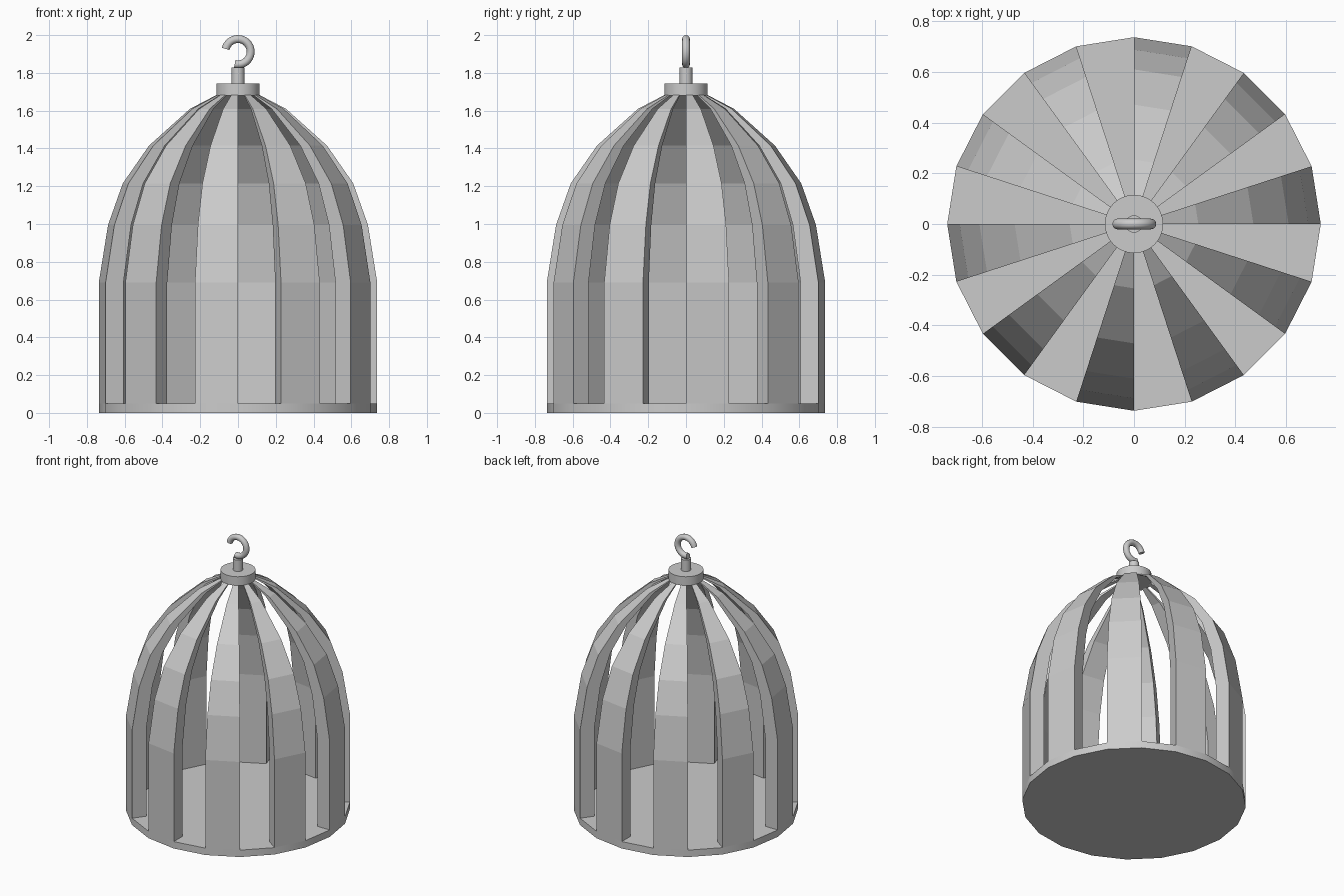
import bpy, bmesh
from math import sin, cos, radians, pi

if "Cube" in bpy.data.objects:
    bpy.data.objects.remove(bpy.data.objects["Cube"])

# (radius, height) outline of the dome, bottom to top
PROFILE = [(0.737, 0.05), (0.737, 0.69), (0.688, 0.995), (0.61, 1.215),
           (0.471, 1.415), (0.254, 1.61), (0.11, 1.685)]
INNER = 0.865   # inner wall as a share of the outer radius
STEP = 18       # twenty sides, every second one is a slat


def cylinder(name, sides, r, z0, z1):
    bpy.ops.mesh.primitive_cylinder_add(vertices=sides, radius=r, depth=z1 - z0,
                                        location=(0, 0, (z0 + z1) / 2))
    ob = bpy.context.object
    ob.name = name
    bpy.ops.object.shade_smooth_by_angle(angle=radians(30))
    return ob


def slat(name, start):
    bm = bmesh.new()
    rings = []
    for r, z in PROFILE:
        ring = []
        for k, deg in ((1, start), (1, start + STEP), (INNER, start + STEP), (INNER, start)):
            a = radians(deg)
            ring.append(bm.verts.new((r * k * cos(a), r * k * sin(a), z)))
        rings.append(ring)
    for lo, hi in zip(rings, rings[1:]):
        for i in range(4):
            j = (i + 1) % 4
            bm.faces.new((lo[i], lo[j], hi[j], hi[i]))
    bm.faces.new(rings[0][::-1])
    bm.faces.new(rings[-1])
    bmesh.ops.recalc_face_normals(bm, faces=bm.faces)
    me = bpy.data.meshes.new(name)
    bm.to_mesh(me)
    bm.free()
    bpy.context.collection.objects.link(bpy.data.objects.new(name, me))


# floor disc
cylinder("cage_floor", 20, 0.737, 0.0, 0.05)

# ten curved slats
for n in range(10):
    slat(f"slat_{n + 1}", n * 2 * STEP)

# cap and stem
cylinder("top_cap", 32, 0.115, 1.68, 1.745)
cylinder("hook_stem", 24, 0.034, 1.74, 1.828)

# hanging hook: open ring with round section
cu = bpy.data.curves.new("hanging_hook", 'CURVE')
cu.dimensions = '3D'
cu.bevel_depth = 0.021
cu.bevel_resolution = 4
cu.use_fill_caps = True
sp = cu.splines.new('POLY')
N = 32
sp.points.add(N - 1)
for i, p in enumerate(sp.points):
    a = radians(-105 + (167 + 105) * i / (N - 1))
    p.co = (0.067 * cos(a), 0, 1.912 + 0.067 * sin(a), 1)
sp.use_smooth = True
hook = bpy.data.objects.new("hanging_hook", cu)
bpy.context.collection.objects.link(hook)
bpy.ops.object.select_all(action='DESELECT')
hook.select_set(True)
bpy.context.view_layer.objects.active = hook
bpy.ops.object.convert(target='MESH')
bpy.ops.object.shade_smooth_by_angle(angle=radians(40))
